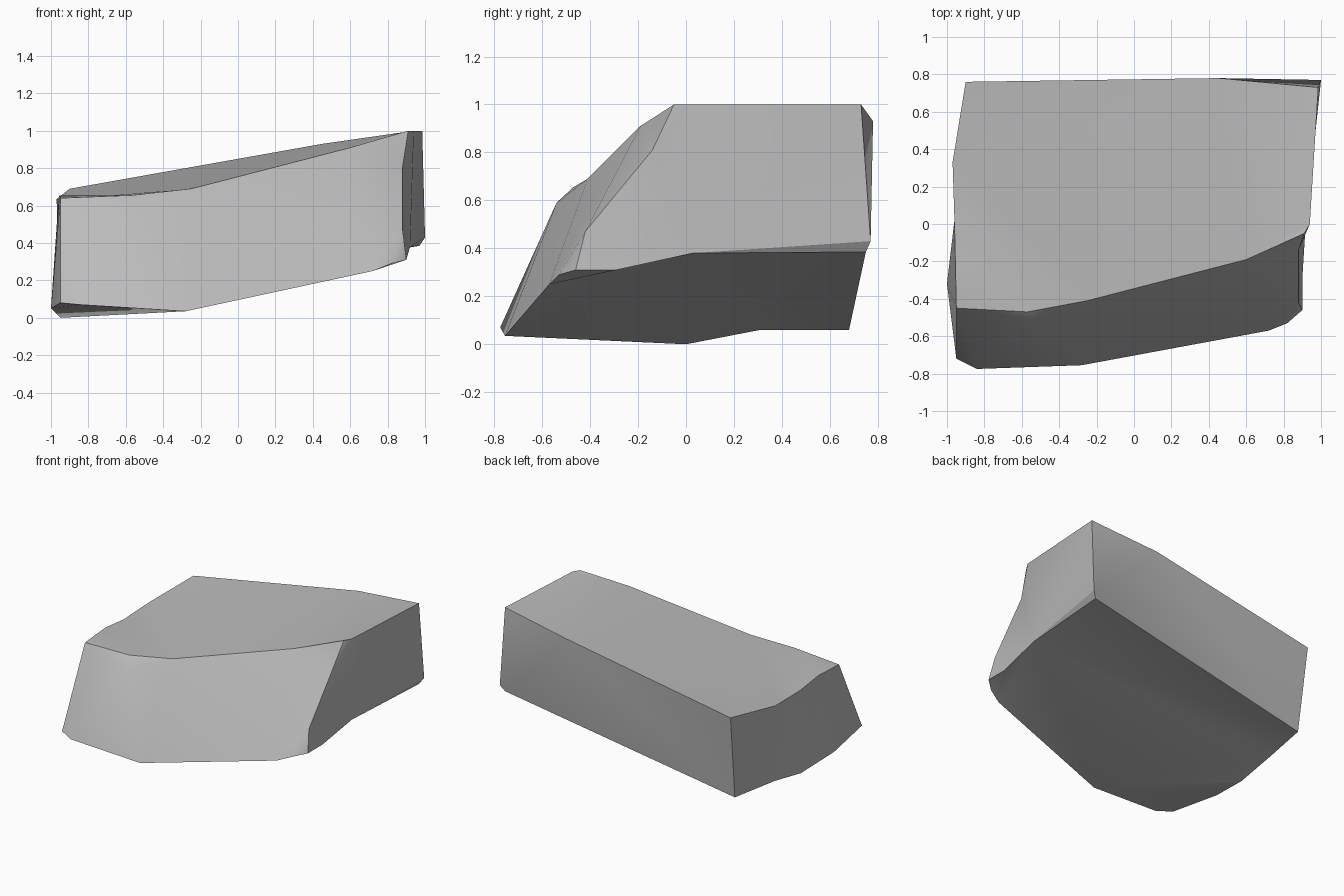
import bpy
import bmesh
import math

default_cube = bpy.data.objects.get("Cube")
if default_cube:
    bpy.data.objects.remove(default_cube, do_unlink=True)


def flat_material(name, colour):
    material = bpy.data.materials.new(name)
    material.use_nodes = True
    material.diffuse_color = colour
    shader = next(n for n in material.node_tree.nodes if n.type == 'BSDF_PRINCIPLED')
    shader.inputs["Base Color"].default_value = colour
    return material


bm = bmesh.new()


def edge_path(*points):
    """Add the corner points along one edge of the stone."""
    return [bm.verts.new(point) for point in points]


def add_face(*paths):
    """Close a face through consecutive edge paths, dropping shared ends."""
    outline = []
    for path in paths:
        outline += [vert for vert in path if vert not in outline]
    return bm.faces.new(outline)


# Rim of the sloping top
top_front = edge_path((-.95, -.45, .64), (-.57, -.47, .655), (-.25, -.41, .69),
                      (.6, -.19, .91), (.91, -.05, 1))
top_right = edge_path((.94, 0, 1), (.985, .73, 1))
top_back = edge_path((.45, .78, .93), (-.9, .76, .69))
top_left = edge_path((-.97, .33, .635), (-.96, .02, .63), (-.955, -.2, .655))

# Rim of the underside
base_front = edge_path((-.95, -.72, .08), (-.84, -.775, .07), (-.28, -.755, .035),
                       (.72, -.57, .25), (.82, -.53, .29), (.9, -.46, .31))
base_right = edge_path((.9, -.29, .31), (.92, .03, .38), (.97, .75, .385))
base_left = edge_path((-.88, .68, .06), (-.95, .31, .06), (-.95, 0, 0),
                      (-1, -.32, .05))

# Chipped front corner, bulge on the front and spur on the back corner
chipped_corner = edge_path((.88, -.14, .81), (.88, -.42, .47))
bulge = edge_path((-.53, -.54, .59))
spur = edge_path((1, .77, .43))

# Top and underside
add_face(top_front, top_right, top_back, top_left)
add_face(base_front, base_right, base_left)

# Front, split through the bulge
add_face(top_front[:2], bulge, base_front[2::-1])
add_face(top_front[1:], chipped_corner, base_front[:1:-1], bulge)

# Right end with its lower sliver
add_face(top_front[-1:], top_right, spur, base_right[1::-1],
         base_front[-1:], chipped_corner[::-1])
add_face(base_right[1:], spur)

# Left end
add_face(top_back[-1:], top_left, top_front[:1], base_front[:1], base_left[::-1])

# Back with its chamfered corner
add_face(top_right[-1:], top_back[:1], spur)
add_face(top_back, base_left[:1], base_right[-1:], spur)

bmesh.ops.recalc_face_normals(bm, faces=bm.faces)
bmesh.ops.triangulate(bm, faces=bm.faces[:], quad_method='BEAUTY', ngon_method='BEAUTY')

mesh = bpy.data.meshes.new("stone_block")
bm.to_mesh(mesh)
bm.free()
mesh.materials.append(flat_material("stone_grey", (.5, .5, .5, 1)))
stone_block = bpy.data.objects.new("stone_block", mesh)
bpy.context.collection.objects.link(stone_block)

# Soft facets with crisp outer edges
bpy.context.view_layer.objects.active = stone_block
stone_block.select_set(True)
bpy.ops.object.shade_smooth_by_angle(angle=math.radians(30))
